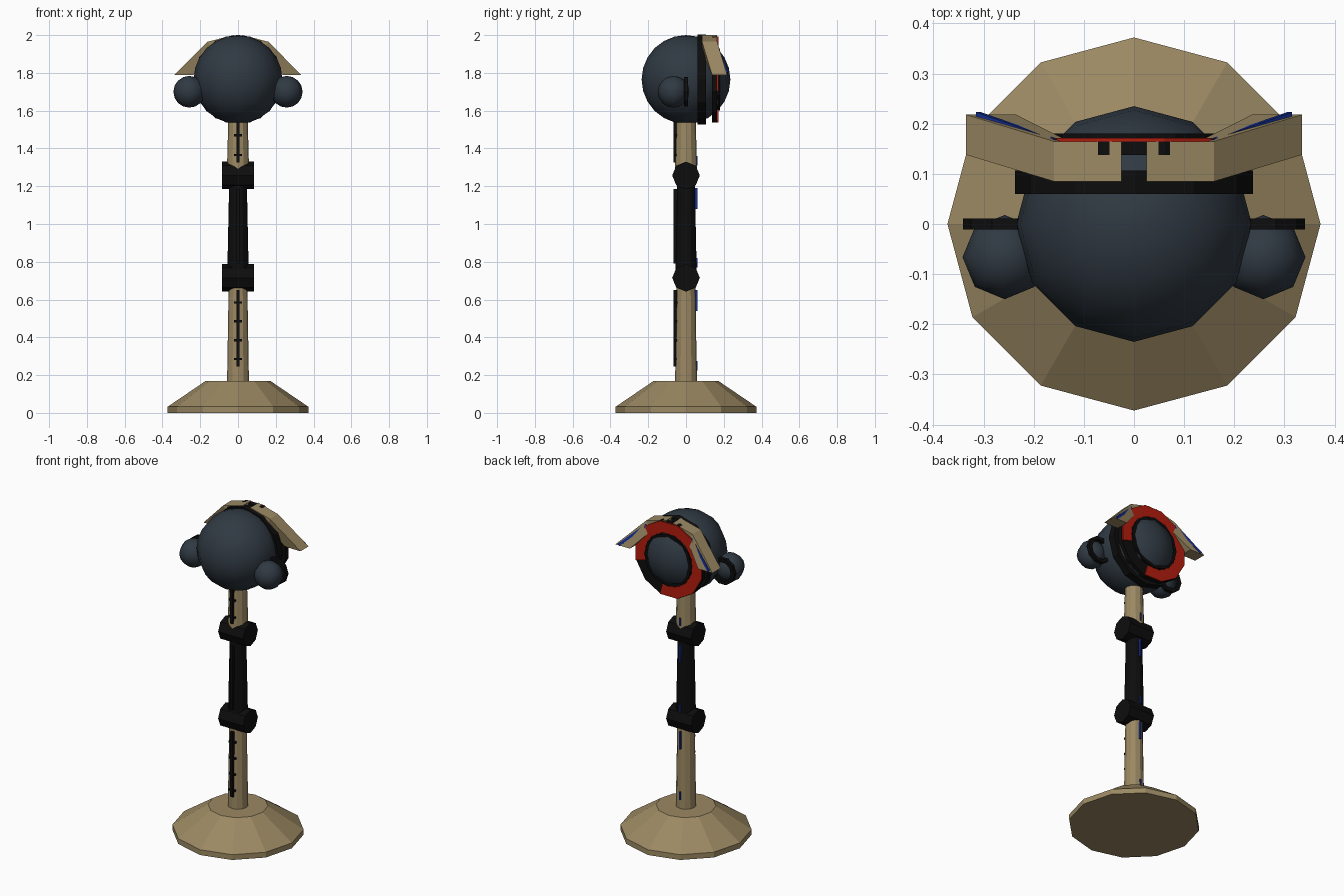
import bpy, bmesh
from math import sin, cos, radians, pi
from mathutils import Vector

cube = bpy.data.objects.get("Cube")
if cube:
    bpy.data.objects.remove(cube, do_unlink=True)


def material(name, rgb):
    m = bpy.data.materials.new(name)
    m.use_nodes = True
    color = (*rgb, 1)
    m.diffuse_color = color
    bsdf = m.node_tree.nodes["Principled BSDF"]
    bsdf.inputs["Base Color"].default_value = color
    bsdf.inputs["Roughness"].default_value = 0.8
    return m


TAN = material("tan", (0.33, 0.25, 0.125))
SLATE = material("slate", (0.029, 0.041, 0.055))
BLACK = material("black", (0.004, 0.004, 0.004))
RED = material("red", (0.45, 0.012, 0.004))
BLUE = material("blue", (0.008, 0.03, 0.32))


def finish(name, bm, mat, smooth=False):
    bmesh.ops.recalc_face_normals(bm, faces=bm.faces)
    for f in bm.faces:
        f.smooth = smooth
    mesh = bpy.data.meshes.new(name)
    bm.to_mesh(mesh)
    bm.free()
    mesh.materials.append(mat)
    ob = bpy.data.objects.new(name, mesh)
    bpy.context.collection.objects.link(ob)
    return ob


def loft(name, loops, mat, cyclic=False):
    """Bridge equal-sized point loops, capping the ends unless cyclic."""
    bm = bmesh.new()
    rows = [[bm.verts.new(p) for p in loop] for loop in loops]
    n = len(rows[0])
    pairs = list(zip(rows, rows[1:]))
    if cyclic:
        pairs.append((rows[-1], rows[0]))
    else:
        bm.faces.new(rows[0])
        bm.faces.new(rows[-1])
    for a, b in pairs:
        for i in range(n):
            j = (i + 1) % n
            bm.faces.new((a[i], a[j], b[j], b[i]))
    return finish(name, bm, mat)


def turned(name, profile, mat, sides=12):
    """Solid of revolution about z from (radius, z) pairs."""
    return loft(name, [[(r * cos(2 * pi * i / sides), r * sin(2 * pi * i / sides), z)
                        for i in range(sides)] for r, z in profile], mat)


def ring(name, center, inner, outer, depth, mat, sides=12, start=0, sweep=360):
    """Flat band facing y, either closed or an arc."""
    c = Vector(center)
    closed = sweep == 360
    loops = []
    for i in range(sides if closed else sides + 1):
        a = radians(start + sweep * i / sides)
        d = Vector((cos(a), 0, sin(a)))
        loops.append([c + d * r + Vector((0, y, 0))
                      for r, y in ((inner, 0), (outer, 0), (outer, depth), (inner, depth))])
    return loft(name, loops, mat, closed)


def ball(name, center, radius, segments, rings, mat):
    bm = bmesh.new()
    bmesh.ops.create_uvsphere(bm, u_segments=segments, v_segments=rings, radius=radius)
    bmesh.ops.translate(bm, verts=bm.verts, vec=center)
    return finish(name, bm, mat, True)


def box(name, lo, hi, mat):
    (x0, y0, z0), (x1, y1, z1) = lo, hi
    return loft(name, [[(x0, y0, z), (x1, y0, z), (x1, y1, z), (x0, y1, z)]
                       for z in (z0, z1)], mat)


# Base and jointed post
turned("base", [(0.372, 0), (0.372, 0.033), (0.17, 0.17)], TAN)
turned("lower_post", [(0.058, 0.16), (0.049, 0.7)], TAN)
turned("middle_arm", [(0.057, 0.7), (0.055, 0.82), (0.046, 1.26)], BLACK)
turned("upper_post", [(0.059, 1.27), (0.05, 1.6)], TAN)

for label, z in (("lower", 0.715), ("upper", 1.257)):
    loft(label + "_joint", [[(x, 0.073 * cos(i * pi / 4), z + 0.073 * sin(i * pi / 4))
                             for i in range(8)] for x in (-0.086, 0.086)], BLACK)

# Front rails with tick marks
for label, z0, z1 in (("lower", 0.245, 0.65), ("middle", 0.79, 1.185), ("upper", 1.325, 1.55)):
    box(label + "_rail", (-0.009, -0.065, z0), (0.009, -0.04, z1), BLACK)
for i, z in enumerate((0.285, 0.385, 0.485, 0.585, 1.365, 1.47)):
    box("tick_%d" % i, (-0.021, -0.062, z - 0.006), (0.021, -0.04, z + 0.006), BLACK)

# Thin cable pieces along the back
for i, (z0, z1) in enumerate(((0.225, 0.275), (0.54, 0.65), (0.77, 0.82),
                              (1.08, 1.19), (1.31, 1.36))):
    box("cable_%d" % i, (-0.004, 0.04, z0), (0.004, 0.061, z1), BLUE)

# Head with its rear bands and red arc
HZ = 1.765
ball("head", (0, 0, HZ), 0.235, 12, 12, SLATE)
ring("head_band", (0, 0.06, HZ), 0.19, 0.237, 0.047, BLACK)
ring("rear_band", (0, 0.138, HZ), 0.15, 0.237, 0.027, BLACK, start=-15)
ring("red_arc", (0, 0.165, HZ), 0.165, 0.235, 0.007, RED, 10, -15, 300)
ring("lens_rim", (0, 0.16, HZ), 0.145, 0.163, 0.02, BLACK)

# Side pods with hoops, and the two halves of the hood
hood_top = [(0.025, 2.0), (0.16, 1.965), (0.335, 1.79)]
hood_bottom = [(0.025, 1.94), (0.13, 1.905), (0.235, 1.79)]
for side, s in (("left", 1), ("right", -1)):
    ball(side + "_pod", (s * 0.258, -0.066, 1.70), 0.084, 8, 8, SLATE)
    ring(side + "_hoop", (s * 0.258, -0.011, 1.70), 0.06, 0.083, 0.022, BLACK, 10)
    loops = []
    for (xt, zt), (xb, zb), y in zip(hood_top, hood_bottom, (0.085, 0.085, 0.138)):
        loops.append([(s * xt, y, zt), (s * xt, y + 0.08, zt),
                      (s * xb, y + 0.08, zb), (s * xb, y, zb)])
    loft(side + "_hood", loops, TAN)

    # Blue stripe on the rear face of the sloping part
    a = Vector((s * 0.155, 0.165, 1.94))
    b = Vector((s * 0.31, 0.219, 1.795))
    w = Vector((s * 0.005, 0, 0.006))
    d = Vector((0, 0.004, 0))
    loft(side + "_stripe", [[p - w - d, p + w - d, p + w + d, p - w + d]
                            for p in (a, b)], BLUE)
